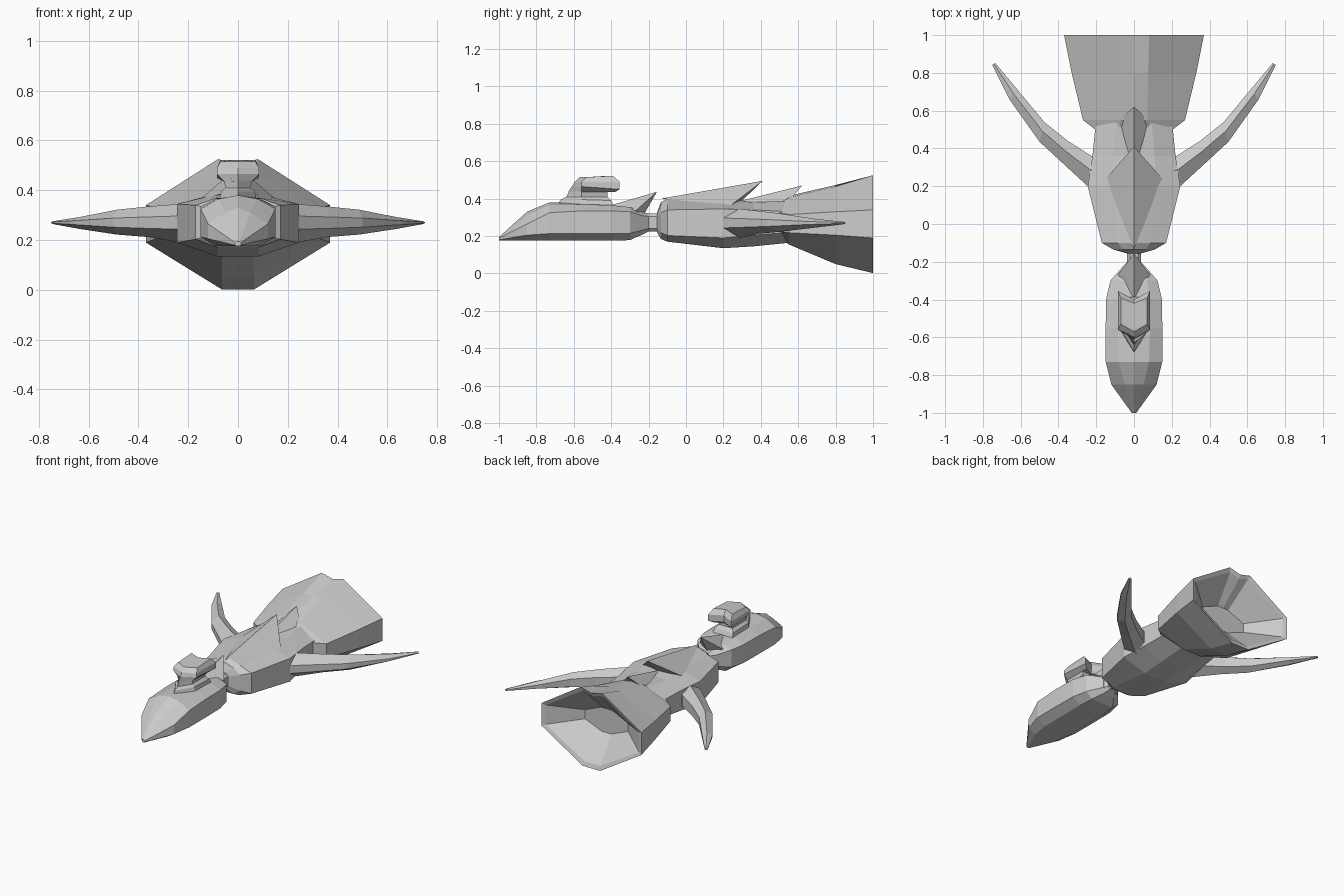
import bpy, bmesh


def finish(name, bm):
    bmesh.ops.remove_doubles(bm, verts=bm.verts, dist=0.0005)
    bmesh.ops.recalc_face_normals(bm, faces=bm.faces)
    me = bpy.data.meshes.new(name)
    bm.to_mesh(me)
    bm.free()
    ob = bpy.data.objects.new(name, me)
    bpy.context.collection.objects.link(ob)
    return ob


def loft(name, rings):
    """Skin a list of closed rings of 3D points and cap both ends."""
    bm = bmesh.new()
    vs = [[bm.verts.new(p) for p in r] for r in rings]
    n = len(vs[0])
    for a, b in zip(vs, vs[1:]):
        for i in range(n):
            j = (i + 1) % n
            bm.faces.new((a[i], a[j], b[j], b[i]))
    bm.faces.new(vs[0])
    bm.faces.new(vs[-1])
    return finish(name, bm)


def hull_ring(y, w, xt, xb, zt, zu, zl, zb, crown=0.0):
    """Chamfered hull section: side width w, deck and keel half widths, four heights."""
    half = [(xt, zt), (w, zu), (w, zl), (xb, zb)]
    return ([(0, y, zt + crown)] + [(x, y, z) for x, z in half]
            + [(-x, y, z) for x, z in reversed(half)])


def hull(name, table):
    return loft(name, [hull_ring(*row) for row in table])


def spike(name, front, side, tip, back):
    """Swept arrowhead fin: ridge from front to tip, undercut to back."""
    bm = bmesh.new()
    f, t, b = [bm.verts.new((0, y, z)) for y, z in (front, tip, back)]
    x, y, z = side
    l, r = bm.verts.new((-x, y, z)), bm.verts.new((x, y, z))
    for face in ((f, r, t), (f, t, l), (t, r, b), (t, b, l), (f, b, r), (f, l, b)):
        bm.faces.new(face)
    return finish(name, bm)


# forward hull with pointed bow
hull("forward_hull", [
    (-1.00, .012, .006, .006, .195, .190, .180, .176),
    (-.85, .120, .050, .070, .310, .265, .205, .176, .02),
    (-.73, .150, .080, .090, .365, .325, .213, .176, .015),
    (-.55, .150, .085, .090, .368, .335, .213, .176, .008),
    (-.40, .148, .085, .090, .365, .335, .213, .176),
    (-.30, .125, .070, .080, .355, .330, .215, .178),
    (-.22, .055, .030, .030, .325, .305, .235, .215)])

# narrow connecting neck
hull("neck", [
    (-.25, .080, .040, .045, .335, .310, .230, .200),
    (-.20, .036, .022, .022, .320, .305, .240, .225),
    (-.15, .036, .022, .022, .320, .305, .240, .225),
    (-.11, .100, .050, .050, .345, .320, .225, .195)])

# main body
hull("main_body", [
    (-.155, .040, .025, .025, .325, .305, .240, .220),
    (-.135, .110, .060, .060, .360, .325, .220, .185, .02),
    (-.10, .170, .085, .080, .370, .340, .203, .170, .03),
    (.20, .245, .120, .085, .375, .345, .190, .135, .03),
    (.36, .220, .110, .085, .380, .340, .205, .145),
    (.56, .200, .090, .080, .390, .330, .220, .165)])

# flared engine bell with a recessed rear
hull("engine_bell", [
    (.50, .205, .080, .080, .380, .325, .225, .190),
    (.55, .270, .070, .065, .405, .315, .218, .155, .01),
    (.80, .330, .075, .065, .465, .330, .205, .050, .008),
    (1.00, .370, .080, .065, .525, .340, .190, .002, -.02),
    (.99, .345, .070, .058, .500, .330, .200, .030, -.02),
    (.84, .160, .040, .035, .340, .290, .230, .180)])

# bridge tower, stacked upwards
def deck_ring(w, bow, front, rear, notch, zf, zr):
    return [(0, bow, zf), (w, front, zf), (w, rear, zr),
            (0, notch, zr), (-w, rear, zr), (-w, front, zf)]


loft("bridge_pedestal", [
    deck_ring(.075, -.69, -.56, -.38, -.38, .36, .35),
    deck_ring(.068, -.67, -.56, -.40, -.40, .395, .39),
    deck_ring(.050, -.64, -.56, -.42, -.42, .41, .41),
    deck_ring(.060, -.62, -.56, -.42, -.42, .45, .45)])
loft("bridge_cabin", [
    deck_ring(.055, -.630, -.56, -.38, -.41, .435, .435),
    deck_ring(.085, -.610, -.56, -.355, -.40, .465, .450),
    deck_ring(.085, -.595, -.56, -.355, -.40, .490, .490),
    deck_ring(.070, -.570, -.53, -.390, -.42, .515, .522)])

# dorsal fins along the spine
spike("rear_head_fin", (-.40, .365), (.085, -.27, .335), (-.155, .437), (-.225, .315))
spike("spine_fin", (-.135, .400), (.150, .24, .365), (.41, .495), (.29, .380))
spike("tail_fin", (.28, .385), (.080, .55, .385), (.62, .470), (.55, .400))

# swept wings: diamond-like sections from root to tip
wing_rows = [  # leading (x, y), trailing (x, y), upper z, lower z, leading z
    ((.16, .12), (.15, .38), .355, .175, .27),
    ((.25, .205), (.225, .36), .345, .190, .27),
    ((.37, .315), (.35, .44), .335, .212, .27),
    ((.50, .435), (.475, .54), .322, .222, .27),
    ((.66, .660), (.62, .715), .292, .245, .27),
    ((.75, .842), (.735, .852), .276, .264, .27)]


def wing(side):
    rings = []
    for (lx, ly), (tx, ty), zu, zl, zm in wing_rows:
        mx, my = lx * .45 + tx * .55, ly * .45 + ty * .55
        h = zu - zm
        rings.append([(side * lx, ly, zm + .35 * h), (side * mx, my, zu),
                      (side * tx, ty, zm + .5 * h), (side * tx, ty, zm - .5 * h),
                      (side * mx, my, zl), (side * lx, ly, zm - .35 * h)])
    return rings


for side, label in ((1, "right"), (-1, "left")):
    loft(label + "_wing", wing(side))
